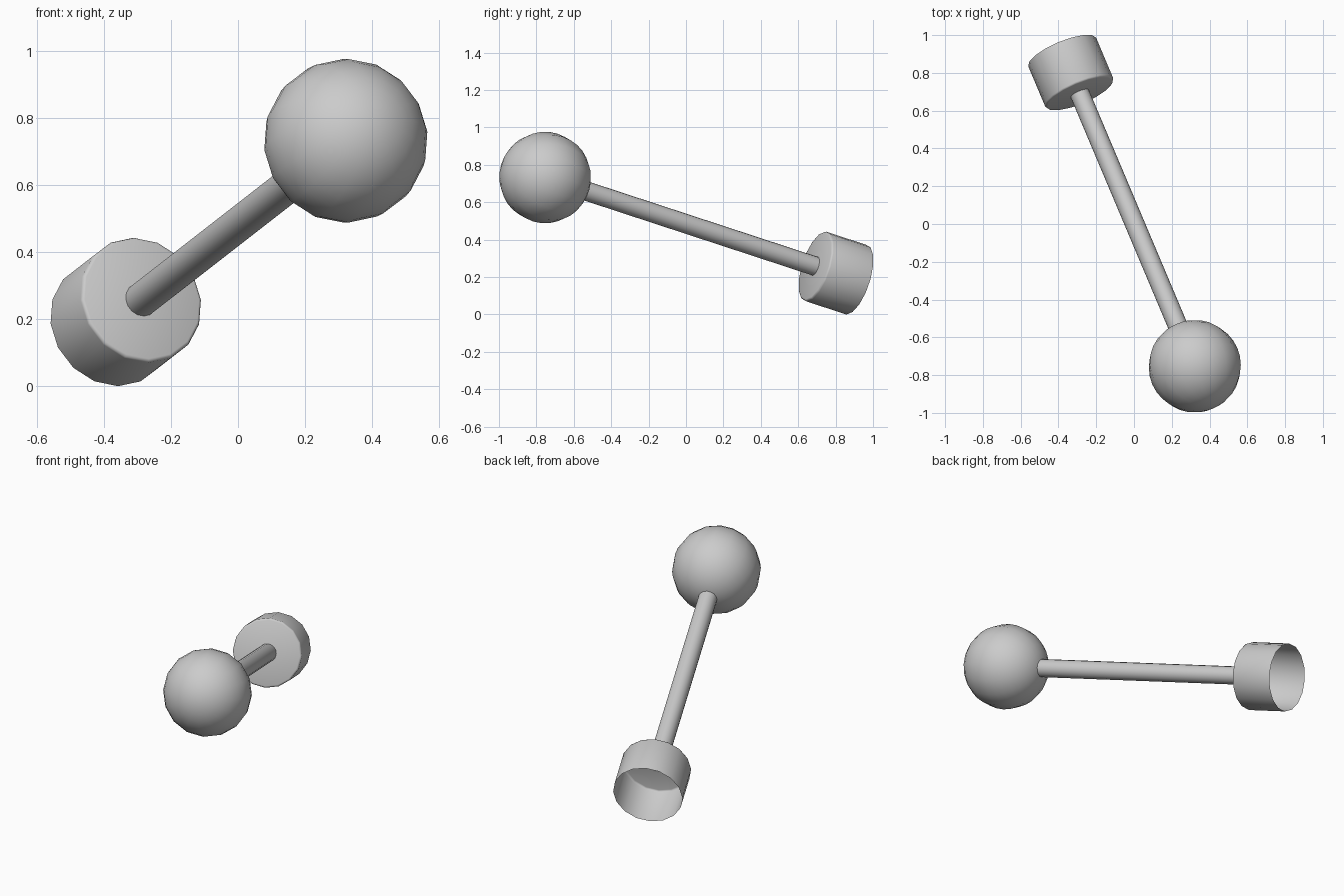
import bpy, bmesh, math
from mathutils import Vector, Matrix

if "Cube" in bpy.data.objects:
    bpy.data.objects.remove(bpy.data.objects["Cube"])

# Tilted axis running from the ball to the open rim of the cup
BALL = Vector((0.322, -0.753, 0.732))
RIM = Vector((-0.38, 0.91, 0.186))
AXIS = (RIM - BALL).normalized()
LENGTH = (RIM - BALL).length
CUP_DEPTH = 0.25
SIDES = 16
FRAME = Matrix.Translation(BALL) @ AXIS.to_track_quat('Z', 'Y').to_matrix().to_4x4()


def finish(name, bm, angle):
    mesh = bpy.data.meshes.new(name)
    bm.to_mesh(mesh)
    bm.free()
    obj = bpy.data.objects.new(name, mesh)
    bpy.context.collection.objects.link(obj)
    obj.matrix_world = FRAME
    bpy.ops.object.select_all(action='DESELECT')
    obj.select_set(True)
    bpy.context.view_layer.objects.active = obj
    bpy.ops.object.shade_smooth_by_angle(angle=math.radians(angle))
    return obj


def tube(bm, radius, z0, z1):
    bmesh.ops.create_cone(bm, cap_ends=True, segments=SIDES, radius1=radius,
                          radius2=radius, depth=z1 - z0,
                          matrix=Matrix.Translation((0, 0, (z0 + z1) / 2)))


# Ball at the raised end
bm = bmesh.new()
bmesh.ops.create_uvsphere(bm, u_segments=SIDES, v_segments=16, radius=0.245)
finish("ball", bm, 40)

# Straight rod joining ball and cup
bm = bmesh.new()
tube(bm, 0.052, 0.22, LENGTH - CUP_DEPTH + 0.003)
finish("rod", bm, 40)

# Thin cup, open at the back, with a slightly softened closed end
bm = bmesh.new()
tube(bm, 0.195, LENGTH - CUP_DEPTH, LENGTH)
open_end = max(bm.faces, key=lambda f: f.calc_center_median().z)
bmesh.ops.delete(bm, geom=[open_end], context='FACES_ONLY')
base = min(bm.faces, key=lambda f: f.calc_center_median().z)
bmesh.ops.bevel(bm, geom=list(base.edges), offset=0.01, segments=2,
                profile=0.5, affect='EDGES')
finish("cup", bm, 60)
